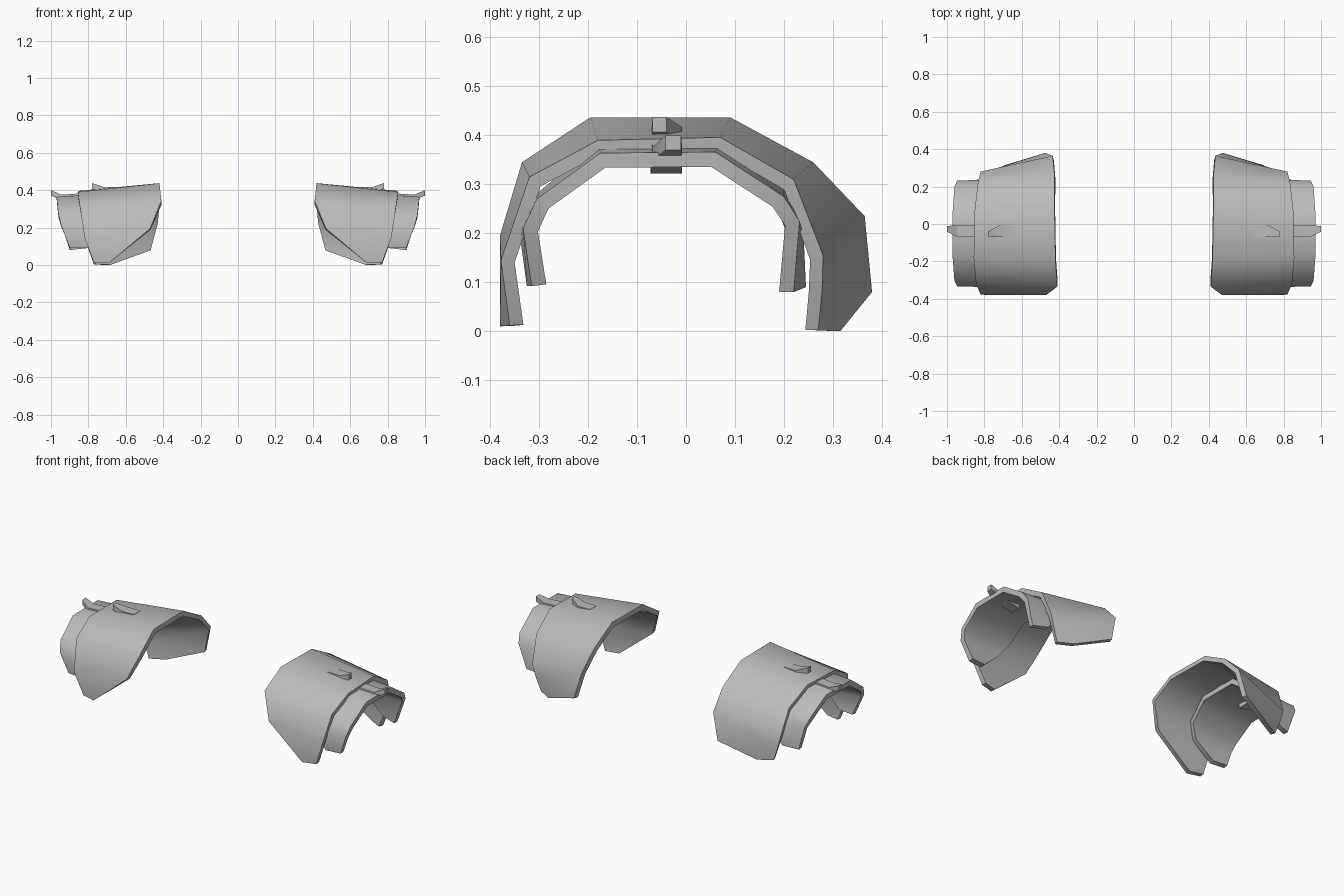
import bpy, math

if "Cube" in bpy.data.objects:
    bpy.data.objects.remove(bpy.data.objects["Cube"])

grey = bpy.data.materials.new("armour grey")
grey.diffuse_color = (0.5, 0.5, 0.5, 1)
grey.use_nodes = True
grey.node_tree.nodes["Principled BSDF"].inputs["Base Color"].default_value = grey.diffuse_color


def make(name, verts, faces):
    me = bpy.data.meshes.new(name)
    me.from_pydata(verts, [], faces)
    me.materials.append(grey)
    ob = bpy.data.objects.new(name, me)
    bpy.context.collection.objects.link(ob)
    bpy.context.view_layer.objects.active = ob
    ob.select_set(True)
    return ob


def finish(ob, thickness=0):
    """Thicken inward, mirror to the other shoulder, smooth the broad faces."""
    if thickness:
        s = ob.modifiers.new("thickness", 'SOLIDIFY')
        s.thickness, s.offset, s.use_even_offset = thickness, -1, True
    m = ob.modifiers.new("other side", 'MIRROR')
    m.use_mirror_merge = False
    for mod in [x.name for x in ob.modifiers]:
        bpy.ops.object.modifier_apply(modifier=mod)
    bpy.ops.object.shade_smooth_by_angle(angle=math.radians(50 if thickness else 25))
    ob.select_set(False)


def plate(name, inner, outer, thickness):
    """Arched plate lofted between its inner and outer edge, front to back."""
    n = len(inner)
    faces = [(i, n + i, n + i + 1, i + 1) for i in range(n - 1)]
    finish(make(name, inner + outer, faces), thickness)


def fin(name, sections):
    """Bar along x; each section is (x, y front, y back, z low, z high)."""
    verts, faces = [], []
    for x, y0, y1, z0, z1 in sections:
        verts += [(x, y0, z0), (x, y1, z0), (x, y1, z1), (x, y0, z1)]
    for s in range(len(sections) - 1):
        for k in range(4):
            a, b = s * 4 + k, s * 4 + (k + 1) % 4
            faces.append((a, b, b + 4, a + 4))
    e = len(verts)
    faces += [(3, 2, 1, 0), (e - 4, e - 3, e - 2, e - 1)]
    finish(make(name, verts, faces))


# Large upper plate with tapered front and flared back flap
plate("upper_plate",
      [(0.69, -0.38, 0.01), (0.47, -0.38, 0.195), (0.41, -0.335, 0.345),
       (0.42, -0.195, 0.437), (0.425, 0.09, 0.437), (0.425, 0.26, 0.345),
       (0.435, 0.365, 0.235), (0.475, 0.38, 0.08), (0.69, 0.315, 0.0)],
      [(0.77, -0.36, 0.012), (0.82, -0.378, 0.145), (0.845, -0.32, 0.315),
       (0.857, -0.18, 0.39), (0.852, 0.07, 0.396), (0.835, 0.22, 0.31),
       (0.82, 0.28, 0.155), (0.80, 0.278, 0.085), (0.77, 0.27, 0.002)],
      0.028)

# Smaller lower plate emerging from beneath
plate("lower_plate",
      [(0.81, -0.325, 0.092), (0.70, -0.34, 0.2), (0.65, -0.30, 0.285),
       (0.64, -0.18, 0.385), (0.64, 0.07, 0.385), (0.65, 0.2, 0.29),
       (0.70, 0.24, 0.2), (0.81, 0.245, 0.09)],
      [(0.90, -0.315, 0.092), (0.945, -0.333, 0.21), (0.96, -0.305, 0.27),
       (0.97, -0.175, 0.364), (0.97, 0.06, 0.366), (0.96, 0.20, 0.275),
       (0.945, 0.232, 0.225), (0.90, 0.22, 0.08)],
      0.03)

# Upturned fins on both plates
fin("upper_fin", [(0.64, -0.07, -0.008, 0.385, 0.418), (0.72, -0.07, -0.008, 0.385, 0.417),
                  (0.78, -0.068, -0.04, 0.407, 0.438)])
fin("lower_fin", [(0.80, -0.072, -0.008, 0.322, 0.385), (0.945, -0.068, -0.008, 0.35, 0.376),
                  (1.0, -0.042, -0.01, 0.37, 0.4)])
